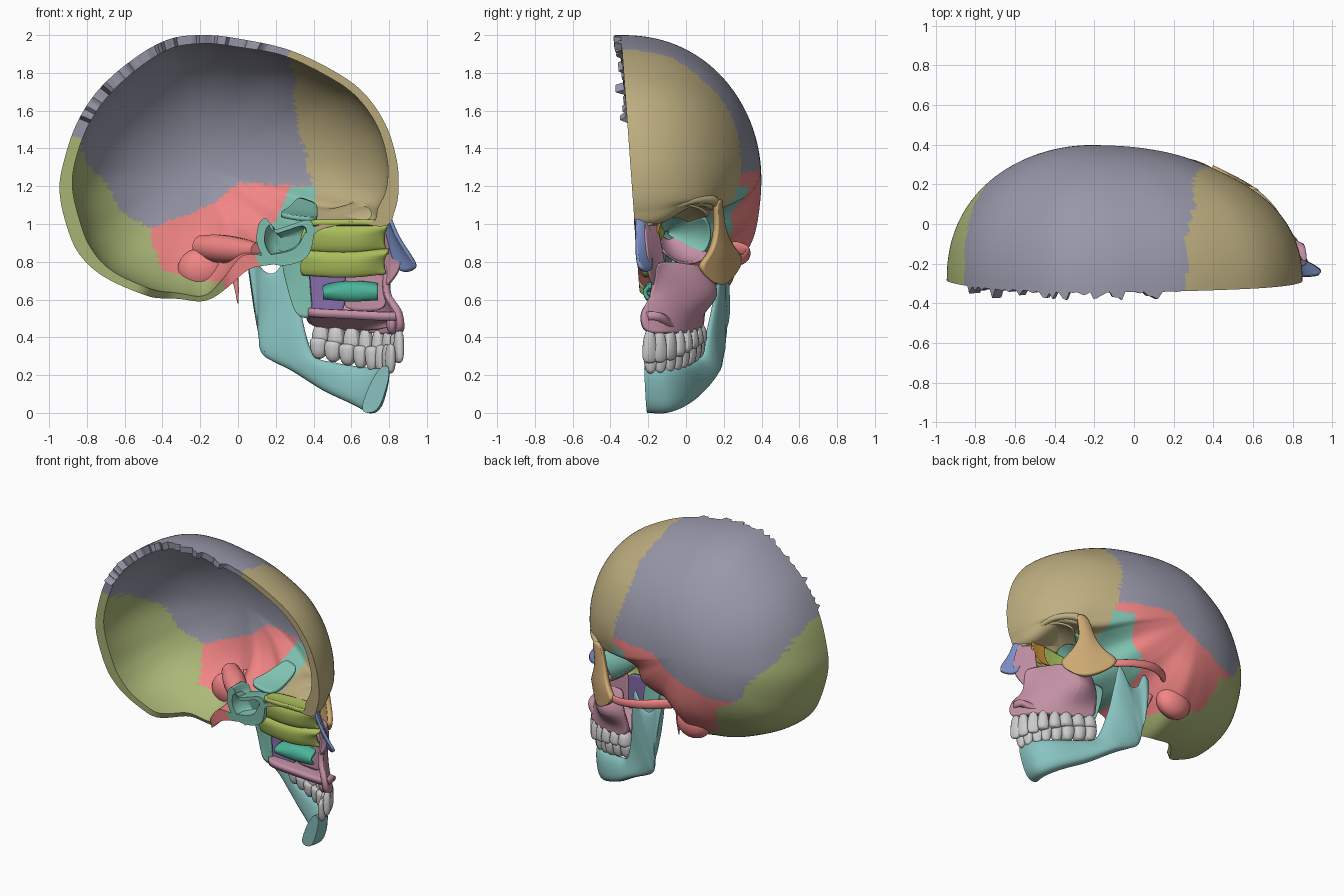
import bpy, bmesh, math, random
from mathutils import Vector as V

if "Cube" in bpy.data.objects:
    bpy.data.objects.remove(bpy.data.objects["Cube"])
random.seed(4)

COL = dict(frontal=(.74, .68, .50), parietal=(.59, .59, .66), occipital=(.67, .72, .47), temporal=(.95, .52, .52),
           sphenoid=(.50, .76, .69), mandible=(.53, .76, .75), maxilla=(.76, .56, .64), zygomatic=(.80, .66, .45),
           ethmoid=(.66, .74, .36), nasal=(.50, .58, .80), palatine=(.52, .42, .66), concha=(.30, .70, .60),
           lacrimal=(.85, .62, .25))
MATS = {}
for k, c in COL.items():
    MATS[k] = bpy.data.materials.new(k)
    MATS[k].diffuse_color = tuple(v ** 2.2 for v in c) + (1,)


def mid(z):                      # slightly tilted cutting plane
    return -.2 - .072 * z


def make(name, verts, faces, mat=None, sub=0, thick=0, angle=50):
    me = bpy.data.meshes.new(name)
    me.from_pydata([tuple(v) for v in verts], [], faces)
    bm = bmesh.new()
    bm.from_mesh(me)
    bmesh.ops.remove_doubles(bm, verts=bm.verts, dist=1e-5)
    bmesh.ops.delete(bm, geom=[v for v in bm.verts if not v.link_faces], context='VERTS')
    bmesh.ops.recalc_face_normals(bm, faces=bm.faces)
    bm.to_mesh(me)
    bm.free()
    ob = bpy.data.objects.new(name, me)
    bpy.context.collection.objects.link(ob)
    if mat:
        me.materials.append(MATS[mat])
    if sub:
        m = ob.modifiers.new("smooth", 'SUBSURF')
        m.levels = m.render_levels = sub
    if thick:
        m = ob.modifiers.new("thickness", 'SOLIDIFY')
        m.thickness, m.offset = thick, 0
    bpy.ops.object.select_all(action='DESELECT')
    ob.select_set(True)
    bpy.context.view_layer.objects.active = ob
    bpy.ops.object.shade_smooth_by_angle(angle=math.radians(angle))
    return ob


def spline(p, n, closed=False):  # Catmull-Rom through points of any dimension
    N, out = len(p), []
    for i in range(N if closed else N - 1):
        q = [p[(i + k) % N] if closed else p[min(max(i + k, 0), N - 1)] for k in (-1, 0, 1, 2)]
        for s in range(n):
            t = s / n
            out.append([.5 * (2 * b + (c - a) * t + (2 * a - 5 * b + 4 * c - d) * t * t
                              + (3 * b - a - 3 * c + d) * t ** 3) for a, b, c, d in zip(*q)])
    return out if closed else out + [list(p[-1])]


def loft(name, rings, mat):
    n, m = len(rings[0]), len(rings)
    f = [(i * n + j, i * n + (j + 1) % n, (i + 1) * n + (j + 1) % n, (i + 1) * n + j)
         for i in range(m - 1) for j in range(n)]
    return make(name, [v for r in rings for v in r], f + [tuple(range(n)), tuple(range((m - 1) * n, m * n))], mat)


def sheet(name, rows, mat, thick=.02, sub=3):
    n = len(rows[0])
    f = [(i * n + j, i * n + j + 1, (i + 1) * n + j + 1, (i + 1) * n + j)
         for i in range(len(rows) - 1) for j in range(n - 1)]
    return make(name, [v for r in rows for v in r], f, mat, sub, thick, 60)


def tube(name, pts, mat, tall=1):   # points are x, y, z, radius
    c, rings = spline(pts, 6), []
    for i, p in enumerate(c):
        t = (V(c[min(i + 1, len(c) - 1)][:3]) - V(c[max(i - 1, 0)][:3])).normalized()
        s = t.cross(V((0, 0, 1)) if abs(t.z) < .9 else V((1, 0, 0))).normalized()
        u = s.cross(t)
        rings.append([V(p[:3]) + p[3] * (s * math.cos(a) + u * tall * math.sin(a))
                      for a in (k * math.tau / 14 for k in range(14))])
    return loft(name, rings, mat)


def blob(name, c, r, mat):
    rings = [[(c[0] + r[0] * math.sin(b) * math.cos(a), c[1] + r[1] * math.sin(b) * math.sin(a),
               c[2] + r[2] * math.cos(b)) for a in (k * math.tau / 20 for k in range(20))]
             for b in (.001 + k * 3.1396 / 12 for k in range(13))]
    return loft(name, rings, mat)


def lerp(x, tab):
    for (a, b), (c, d) in zip(tab, tab[1:]):
        if x <= c:
            return b + (d - b) * min(max((x - a) / (c - a), 0), 1)
    return tab[-1][1]


# braincase: median outline (x, z, bone thickness) swept into a half dome, split along the sutures
OUT = [(.83, 1.07, .09), (.85, 1.18, .065), (.84, 1.34, .05), (.78, 1.53, .045), (.66, 1.70, .045), (.49, 1.82, .045),
       (.26, 1.925, .04), (.01, 1.98, .045), (-.17, 2.0, .045), (-.36, 1.98, .05), (-.545, 1.88, .055),
       (-.73, 1.72, .06), (-.85, 1.54, .06), (-.92, 1.34, .06), (-.945, 1.18, .07), (-.91, 1.0, .075), (-.84, .84, .07),
       (-.70, .715, .05), (-.455, .61, .04), (-.3, .58, .03), (-.175, .575, .03), (-.06, .66, .06), (.06, .76, .08),
       (.2, .79, .06), (.34, .84, .05), (.42, .96, .04), (.6, 1.0, .03), (.78, .99, .07)]
CX, CZ, M = -.2, 1.3, 60


def bone(x, z, up=0):
    j = .011 * math.sin(95 * z + 3 * math.sin(31 * z))
    k = up + .008 * math.sin(80 * x + 2 * math.sin(37 * x))
    if x < j + lerp(z, [(.5, .1), (.68, -.05), (.71, -.2), (.76, -.41), (.98, -.465), (1.05, -.6), (1.22, -.7),
                        (1.35, -.82), (1.54, -.86), (1.58, -1)]):
        return 'occipital'
    if z < 1.2 and x > lerp(z, [(.7, .1), (.92, .1), (1.02, .2), (1.2, .28)]) and (x < .41 or z < .97):
        return 'sphenoid'
    if x > j + lerp(z, [(1.0, .4), (1.21, .39), (1.4, .355), (1.58, .3), (1.77, .3), (1.92, .26)]):
        return 'frontal'
    return 'temporal' if z < k + lerp(x, [(-.465, .98), (-.15, 1.1), (.01, 1.22), (.27, 1.2)]) else 'parietal'


def dome(p, soft, s, inner, tooth):
    r = rho = math.sin(s * math.pi / 2)
    if p[1] < .75:                             # opening in the skull base
        rho *= 1 - .03 * math.exp(-((p[0] + .27) / .15) ** 4)
    p = [b + (a - b) * min(1, r * 1.3) for a, b in zip(p, soft)]   # soften the outline towards the side wall
    k = rho * (1 - (p[2] / math.hypot(p[0] - CX, p[1] - CZ) if inner else 0))
    x, z = CX + (p[0] - CX) * k, CZ + (p[1] - CZ) * k
    f = max(0, 1 - rho * rho) ** .45
    dent = .06 * math.exp(-((x - .48) ** 2 + (z - 1.03) ** 2) / .03)
    dent -= .035 * math.exp(-(x + .12) ** 2 / .05 - (z - .86) ** 2 / .03)
    y = mid(z) + (.645 if inner else .69) * f - dent * f
    w = math.exp(-((z - 1.02) / .07) ** 2) * min(max((x - .4) / .2, 0), 1)
    z += .075 * w * math.exp(-((y - .03) / .13) ** 2)
    return (x, y - (tooth if s == 1 else 0), z)


prof = spline(OUT, 11, True)
N, verts, groups = len(prof), [], {}
soft = [[sum(prof[(i + d) % N][k] for d in range(-20, 21)) / 41 for k in range(3)] for i in range(N)]
soft = [(CX + (x - CX) * 1.035, CZ + (z - CZ) * 1.035, t) for x, z, t in soft]
teeth = [.05 * random.random() ** 3 if bone(p[0], p[1]) == 'parietal' and p[0] > -.86 else 0 for p in prof]
for inner in (0, 1):
    for i, p in enumerate(prof):
        verts += [dome(p, soft[i], j / M, inner, teeth[i]) for j in range(M + 1)]
for i in range(N):
    a, b, o = i * (M + 1), (i + 1) % N * (M + 1), N * (M + 1)
    quads = [(q + a + j, q + b + j, q + b + j + 1, q + a + j + 1) for q in (0, o) for j in range(M)]
    quads.append((a + M, b + M, o + b + M, o + a + M))
    for q in quads:
        c = [sum(verts[v][k] for v in q) / 4 for k in (0, 2)]
        groups.setdefault(bone(*c, .07 if max(q) < o else 0), []).append(q)
for k, f in groups.items():
    make(k + "_bone", verts, f, k)

# brow ridge, ear region and skull base
tube("brow_ridge", [(.78, -.2, 1.03, .02), (.765, -.1, 1.08, .022), (.73, .02, 1.12, .02), (.67, .1, 1.13, .022),
                    (.61, .15, 1.12, .025), (.58, .17, 1.07, .016)], 'frontal')
tube("cheek_arch", [(.40, .265, .80, .014), (.3, .31, .82, .014), (.15, .325, .85, .016), (.02, .285, .87, .018),
                    (-.1, .2, .88, .018)], 'temporal', 1.9)
blob("mastoid_process", (-.19, .175, .76), (.13, .085, .115), 'temporal')
tube("styloid_process", [(-.03, .12, .78, .025), (-.01, .1, .68, .014), (0, .08, .58, .003)], 'temporal')
tube("petrous_ridge", [(-.2, .2, .88, .06), (-.1, .1, .87, .075), (.02, -.02, .86, .065), (.1, -.12, .86, .04)], 'temporal')
body = spline([(.1, .9), (.11, 1.0), (.15, 1.03), (.18, .97), (.26, .99), (.38, 1.02), (.4, .93), (.36, .82),
               (.24, .78), (.15, .81)], 5, True)
loft("sphenoid_body", [[(.26 + (x - .26) * s, mid(z) + d, .9 + (z - .9) * s) for x, z in body]
                       for s, d in ((.8, .15), (1, .12), (1, 0), (.74, 0), (.68, .06), (.4, .1))], 'sphenoid')
sheet("sphenoid_lesser_wing", [[(.2, -.17, 1.05), (.31, -.2, 1.03), (.42, -.2, 1.02)],
                               [(.27, -.05, 1.07), (.34, -.05, 1.05), (.42, -.05, 1.04)],
                               [(.31, .1, 1.14), (.36, .1, 1.12), (.42, .1, 1.1)]], 'sphenoid', .025)
for i, y in enumerate((-.15, -.05)):
    sheet(f"pterygoid_plate_{i}", [[(.22, y, .82), (.30, y - .01, .82), (.38, y - .02, .8)],
                                   [(.26, y + .02, .68), (.32, y, .68), (.38, y - .02, .66)],
                                   [(.3, y, .52), (.35, y - .01, .5), (.4, y - .02, .5)]], 'sphenoid')


# eye socket: sectors of a tapering bowl
def socket(name, a0, a1, t0, t1, mat):
    rows = []
    for i in range(6):
        t = t0 + (t1 - t0) * i / 5
        k, row = 1 - t ** 1.7, []
        for j in range(7):
            a = math.radians(a0 + (a1 - a0) * j / 6)
            c, s = math.cos(a), math.sin(a)
            row.append(((.67 - .09 * c + .06 * s) * (1 - t) + .4 * t, .01 - .12 * t + .155 * c * k,
                        .945 + .01 * t + .155 * s * k))
        rows.append(row)
    sheet(name, rows, mat, .012, 2)


socket("orbit_roof", 40, 150, 0, .6, 'frontal')
socket("orbit_back", 30, 150, .6, .95, 'sphenoid')
socket("lacrimal_bone", 150, 212, .05, .35, 'lacrimal')
socket("orbit_inner_wall", 150, 212, .35, .95, 'ethmoid')
socket("orbit_floor", 212, 320, 0, .85, 'maxilla')
socket("orbit_outer_wall", -50, 40, .2, .95, 'sphenoid')

# cheek, upper jaw and nose
sheet("zygomatic_bone", [[(.63, .15, 1.13), (.60, .175, 1.13), (.55, .175, 1.12)],
                         [(.59, .165, .97), (.55, .195, .97), (.51, .19, .97)],
                         [(.65, .13, .84), (.57, .2, .85), (.46, .24, .87)],
                         [(.70, .06, .78), (.6, .18, .76), (.38, .29, .825)],
                         [(.65, .1, .72), (.57, .19, .65), (.40, .275, .77)]], 'zygomatic', .035)
sheet("maxilla", [[(.87, -.235, .42), (.84, -.12, .42), (.74, -.03, .42), (.6, .04, .43), (.41, .08, .45)],
                  [(.86, -.24, .55), (.81, -.13, .53), (.73, -.03, .53), (.62, .05, .52), (.41, .08, .52)],
                  [(.79, -.19, .60), (.77, -.12, .64), (.71, -.01, .65), (.57, .22, .61), (.42, .1, .62)],
                  [(.79, -.17, .70), (.76, -.11, .72), (.71, -.02, .72), (.62, .17, .69), (.44, .1, .7)],
                  [(.8, -.17, .79), (.74, -.12, .8), (.70, -.02, .79), (.65, .1, .77), (.45, .06, .8)]], 'maxilla', .035)
sheet("maxilla_frontal_process", [[(.78, -.18, .66), (.76, -.14, .67), (.73, -.1, .68)],
                                  [(.88, -.205, .78), (.81, -.175, .79), (.73, -.12, .8)],
                                  [(.85, -.215, .88), (.79, -.18, .9), (.73, -.14, .9)],
                                  [(.8, -.23, 1.02), (.77, -.2, 1.03), (.72, -.16, 1.02)]], 'maxilla')
sheet("hard_palate", [[(x, mid(.5) + .005, z), (x - .01, -.12, z + .01), (x - .05 * s, y, z - .06)]
                      for x, z, y, s in ((.88, .51, -.12, 1), (.76, .51, -.03, 1), (.6, .52, .03, 0), (.37, .53, .06, 0))],
      'maxilla', .045)
blob("front_alveolus", (.815, -.17, .475), (.03, .055, .06), 'maxilla')
sheet("nasal_bone", [[(.80, mid(1), 1.04), (.80, -.24, 1.04), (.77, -.2, 1.04)],
                     [(.85, mid(.9), .91), (.84, -.235, .91), (.80, -.19, .9)],
                     [(.955, mid(.8), .78), (.93, -.225, .75), (.84, -.18, .74)]], 'nasal')
sheet("nasal_side_wall", [[(.55, -.13, z), (.68, -.13, z), (.79, -.16, z)] for z in (.54, .67, .82)], 'maxilla')
sheet("palatine_bone", [[(.3, -.13, .82), (.45, -.13, .8), (.57, -.14, .8)], [(.33, -.13, .66), (.45, -.13, .66), (.57, -.14, .66)],
                        [(.36, -.15, .5), (.45, -.14, .5), (.57, -.14, .52)]], 'palatine')
sheet("inferior_concha", [[(x, -.14, .69 - .01 * e), (x, -.2, .69 - .02 * e), (x, -.225, .64), (x, -.2, .59 + .01 * e), (x, -.17, .61)]
                          for x, e in ((.45, 2), (.55, 0), (.65, 0), (.74, 1))], 'concha')
for i, (lo, hi) in enumerate(((.71, .87), (.84, 1.01))):
    sheet(f"ethmoid_concha_{i}", [[(x, -.15, hi), (x, mid(hi) + .03, hi - .02), (x + d, mid(lo) + .01 + e, (lo + hi) / 2 + e),
                                   (x + d, mid(lo) + .03 + e, lo + e), (x, -.18, lo + .03)]
                                  for x, d, e in ((.36, -.03, .02), (.5, -.02, 0), (.65, .01, .0), (.8, -.03, .04))], 'ethmoid')
sheet("cribriform_plate", [[(x, mid(1), 1.01), (x, -.22, 1.0), (x, -.15, 1.01)] for x in (.38, .58, .78)], 'ethmoid', .03)

# lower jaw: sections given as bottom xyz, top xyz, half thickness
JAW = [(.69, -.205, 0, .78, -.22, .25, .048), (.70, -.1, .0, .77, -.125, .24, .048), (.62, -.01, .04, .69, -.035, .24, .045),
       (.46, .08, .115, .52, .04, .265, .042), (.3, .155, .215, .4, .085, .31, .04), (.2, .18, .265, .34, .13, .5, .028),
       (.14, .19, .30, .31, .17, .72, .024), (.115, .195, .34, .28, .185, .86, .02), (.11, .2, .39, .2, .19, .745, .02),
       (.105, .2, .43, .13, .19, .76, .024), (.10, .2, .46, .08, .19, .86, .035), (.09, .2, .52, .045, .19, .84, .03)]
secs, rings = spline(JAW, 6), []
sq = lambda v: math.copysign(abs(v) ** .75, v)
for i, s in enumerate(secs):
    b, t = V(s[:3]), V(s[3:6])
    p, q = secs[max(i - 1, 0)], secs[min(i + 1, len(secs) - 1)]
    n = V((p[1] + p[4] - q[1] - q[4], q[0] + q[3] - p[0] - p[3], 0)).normalized()
    if i > 36:
        n = V((.1, -1, 0)).normalized()
    rings.append([(b + t) / 2 + (t - b) / 2 * sq(math.cos(a)) + n * s[6] * sq(math.sin(a)) * (1 - .25 * math.cos(a))
                  for a in (k * math.tau / 20 for k in range(20))])
loft("mandible", rings, 'mandible')

# teeth: tapered rounded blocks along each dental arch (x, y, middle z, height)
ARCH = dict(upper=[(.855, -.2, .355, .17), (.81, -.1, .36, .16), (.71, -.02, .38, .13), (.57, .03, .405, .11), (.43, .065, .425, .1)],
            lower=[(.81, -.195, .285, .15), (.77, -.1, .285, .14), (.68, -.035, .29, .12), (.55, .02, .315, .11), (.42, .055, .345, .11)])
for jaw, pts in ARCH.items():
    path = spline(pts, 16)
    for i in range(8):
        k = 2 + int(i * 60 / 7)
        x, y, z, h = path[k]
        d = V(path[k + 2][:2]) - V(path[k - 2][:2])
        d = V((d.x, d.y, 0)).normalized()
        n, up = V((-d.y, d.x, 0)), 1 if jaw == 'upper' else -1
        wide, deep = (.044, .032) if i < 3 else (.054, .056) if i > 4 else (.044, .044)
        vs = [V((x, y, z)) + d * a * wide * w + n * b * deep * w2 + V((0, 0, c * h * .58 * up))
              for c, w, w2 in ((1, .7, .8), (-.3, 1.05, 1), (-1, 1.05, .45 if i < 3 else 1)) for a, b in ((-1, -1), (1, -1), (1, 1), (-1, 1))]
        fs = [(r + j, r + (j + 1) % 4, r + 4 + (j + 1) % 4, r + 4 + j) for r in (0, 4) for j in range(4)]
        make(f"tooth_{jaw}_{i + 1}", vs, fs + [(0, 1, 2, 3), (8, 9, 10, 11)], None, 2)

for m in bpy.data.materials:
    if m.users and not m.is_grease_pencil:
        m.use_nodes = True
        m.node_tree.nodes["Principled BSDF"].inputs["Base Color"].default_value = m.diffuse_color
